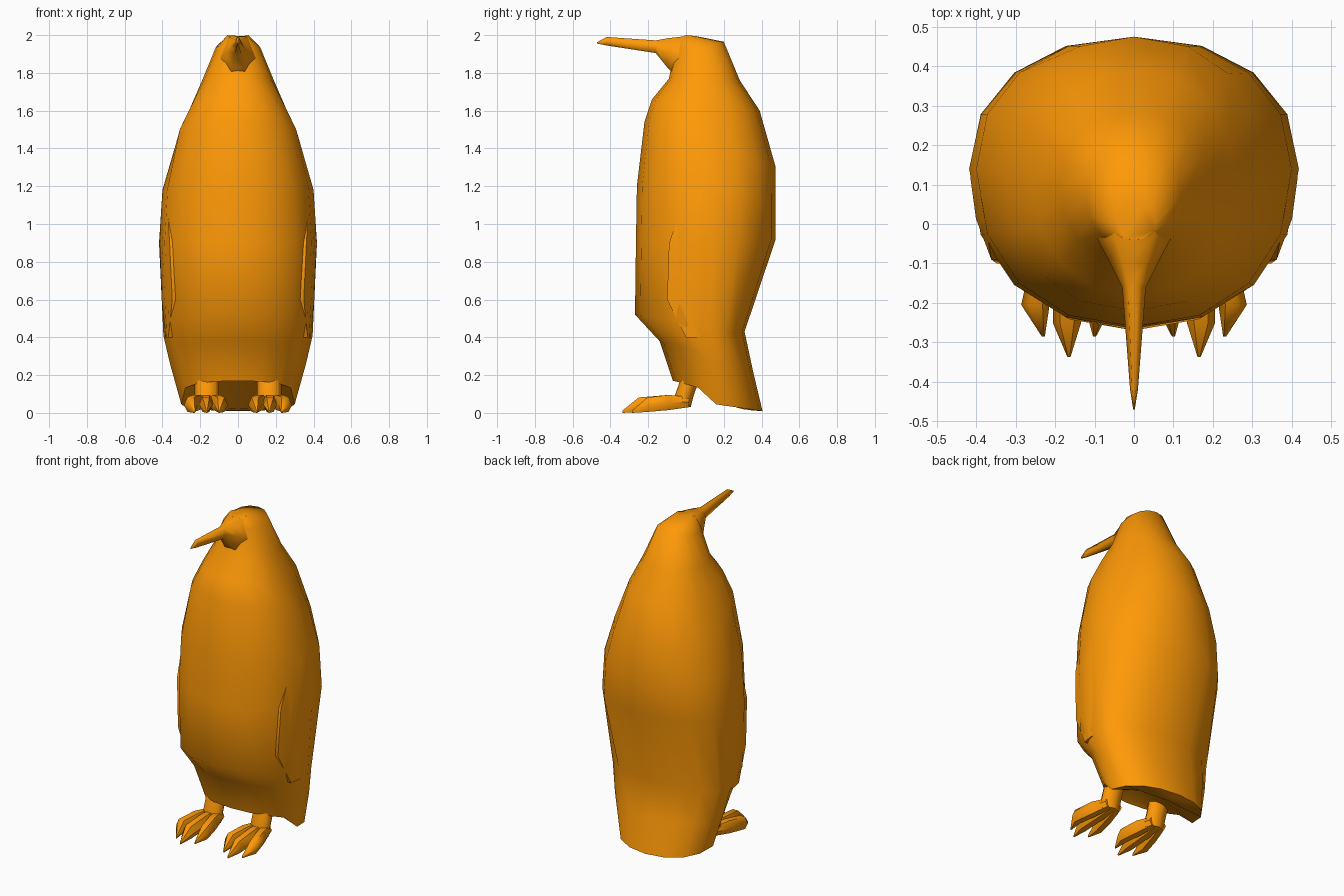
import bpy, bmesh, math

if "Cube" in bpy.data.objects:
    bpy.data.objects.remove(bpy.data.objects["Cube"])

mat = bpy.data.materials.new("orange")
mat.diffuse_color = (1.0, 0.32, 0.002, 1)
mat.use_nodes = True
mat.node_tree.nodes["Principled BSDF"].inputs["Base Color"].default_value = mat.diffuse_color


def loft(name, rings, spine=None, angle=60):
    """Skin equal-sized closed rings; the last cap can follow a centre spine (y, z)."""
    bm = bmesh.new()
    rows = [[bm.verts.new(p) for p in r] for r in rings]
    n = len(rows[0])
    for a, b in zip(rows, rows[1:]):
        for i in range(n):
            j = (i + 1) % n
            bm.faces.new((a[i], a[j], b[j], b[i]))
    bm.faces.new(rows[0])
    e = rows[-1]
    if spine:
        h = n // 2
        mids = [e[0]] + [bm.verts.new((0, y, z)) for y, z in spine] + [e[h]]
        for edge in (e[:h + 1], [e[0]] + e[:h - 1:-1]):
            for i in range(h):
                quad = (edge[i], edge[i + 1], mids[i + 1], mids[i])
                bm.faces.new(list(dict.fromkeys(quad)))
    else:
        bm.faces.new(e)
    bmesh.ops.recalc_face_normals(bm, faces=bm.faces)
    me = bpy.data.meshes.new(name)
    bm.to_mesh(me)
    bm.free()
    me.materials.append(mat)
    ob = bpy.data.objects.new(name, me)
    bpy.context.collection.objects.link(ob)
    bpy.ops.object.select_all(action='DESELECT')
    ob.select_set(True)
    bpy.context.view_layer.objects.active = ob
    bpy.ops.object.shade_smooth_by_angle(angle=math.radians(angle))
    return ob


def power(v, p):
    return math.copysign(abs(v) ** p, v) if abs(v) > 1e-6 else 0.0


def body_ring(zf, zs, zb, w, yf, ym, yb, n=16):
    """Horizontal section with separate front, side and back heights."""
    pts = []
    for i in range(n):
        t = 2 * math.pi * i / n
        s, c = power(math.sin(t), 0.92), power(math.cos(t), 0.92)
        if c >= 0:
            y, z = ym + (yf - ym) * c, zs + (zf - zs) * c ** 0.4
        else:
            y, z = ym - (yb - ym) * c, zs - (zb - zs) * c
        pts.append((w * s, y, z))
    return pts


# Head, torso and tail apron in one skin, hollowed underneath in front of the tail
loft("body", [body_ring(*r) for r in [
    (1.99, 2.0, 1.995, 0.055, -0.04, 0.0, 0.05),
    (1.93, 1.93, 1.965, 0.12, -0.06, 0.07, 0.20),
    (1.77, 1.76, 1.76, 0.19, -0.09, 0.09, 0.285),
    (1.66, 1.61, 1.60, 0.255, -0.18, 0.11, 0.39),
    (1.54, 1.42, 1.30, 0.33, -0.22, 0.13, 0.475),
    (1.20, 1.18, 1.12, 0.40, -0.26, 0.14, 0.475),
    (0.90, 0.90, 0.92, 0.418, -0.265, 0.14, 0.475),
    (0.52, 0.41, 0.43, 0.395, -0.27, 0.13, 0.31),
    (0.38, 0.26, 0.22, 0.36, -0.14, 0.14, 0.355),
    (0.17, 0.045, 0.01, 0.30, -0.07, 0.16, 0.405)]],
    spine=[(-0.05, 0.18), (0.0, 0.20), (0.08, 0.19), (0.17, 0.14),
           (0.25, 0.11), (0.30, 0.02), (0.36, 0.012)])


def tube_y(sections, n=6):
    """Oval sections along y: centre x, y, half width, bottom, top."""
    return [[(x + w * math.cos(2 * math.pi * i / n), y,
              (lo + hi) / 2 + (hi - lo) / 2 * math.sin(2 * math.pi * i / n) / math.sin(math.pi / 3))
             for i in range(n)] for x, y, w, lo, hi in sections]


# Beak widening into the face
loft("beak", tube_y([(0, 0.05, 0.125, 1.72, 1.985), (0, -0.04, 0.092, 1.77, 1.99),
                     (0, -0.10, 0.06, 1.83, 1.983), (0, -0.16, 0.03, 1.905, 1.972),
                     (0, -0.42, 0.01, 1.945, 1.99), (0, -0.47, 0.002, 1.955, 1.963)]), angle=80)


def flipper_ring(side, z, y0, y1, w):
    """Thin curved section; only its front edge stands clear of the torso."""
    ys = [y0 + (y1 - y0) * k / 3 for k in range(4)]
    xs = [w * math.sqrt(1 - ((y - 0.13) / 0.45) ** 2) - 0.02 * (k == 3) for k, y in enumerate(ys)]
    outer = [(side * x, y, z) for x, y in zip(xs, ys)]
    inner = [(side * (x - 0.04), y, z) for x, y in zip(xs, ys)]
    return outer + inner[::-1]


for side, label in ((-1, "right"), (1, "left")):
    # Flipper pressed flush against the torso
    loft(label + "_flipper", [flipper_ring(side, *r) for r in [
        (1.36, 0.05, 0.18, 0.335), (1.18, 0.01, 0.22, 0.393), (0.90, -0.09, 0.22, 0.415),
        (0.60, -0.10, 0.20, 0.405), (0.40, 0.0, 0.12, 0.385)]])

    # Leg and ankle
    leg = []
    for y, z, rx, ry in [(0.035, 0.24, 0.065, 0.05), (0.015, 0.16, 0.065, 0.05),
                         (-0.01, 0.09, 0.065, 0.05), (-0.02, 0.03, 0.06, 0.045)]:
        leg.append([(side * 0.165 + rx * math.cos(math.pi * k / 4),
                     y + ry * math.sin(math.pi * k / 4), z) for k in range(8)])
    loft(label + "_leg", leg)

    # Three clawed toes
    for toe, x0, x1, x2, y1, y2 in [("inner", 0.135, 0.09, 0.10, -0.205, -0.285),
                                    ("middle", 0.165, 0.17, 0.165, -0.25, -0.337),
                                    ("outer", 0.195, 0.25, 0.23, -0.205, -0.285)]:
        xm = (x0 + x1) / 2
        loft(f"{label}_{toe}_toe", tube_y([
            (side * x0, 0.015, 0.03, 0.03, 0.085), (side * xm, -0.09, 0.038, 0.015, 0.095),
            (side * x1, y1, 0.036, 0.005, 0.082), (side * x2, y2, 0.004, 0.0, 0.012)]), angle=50)
